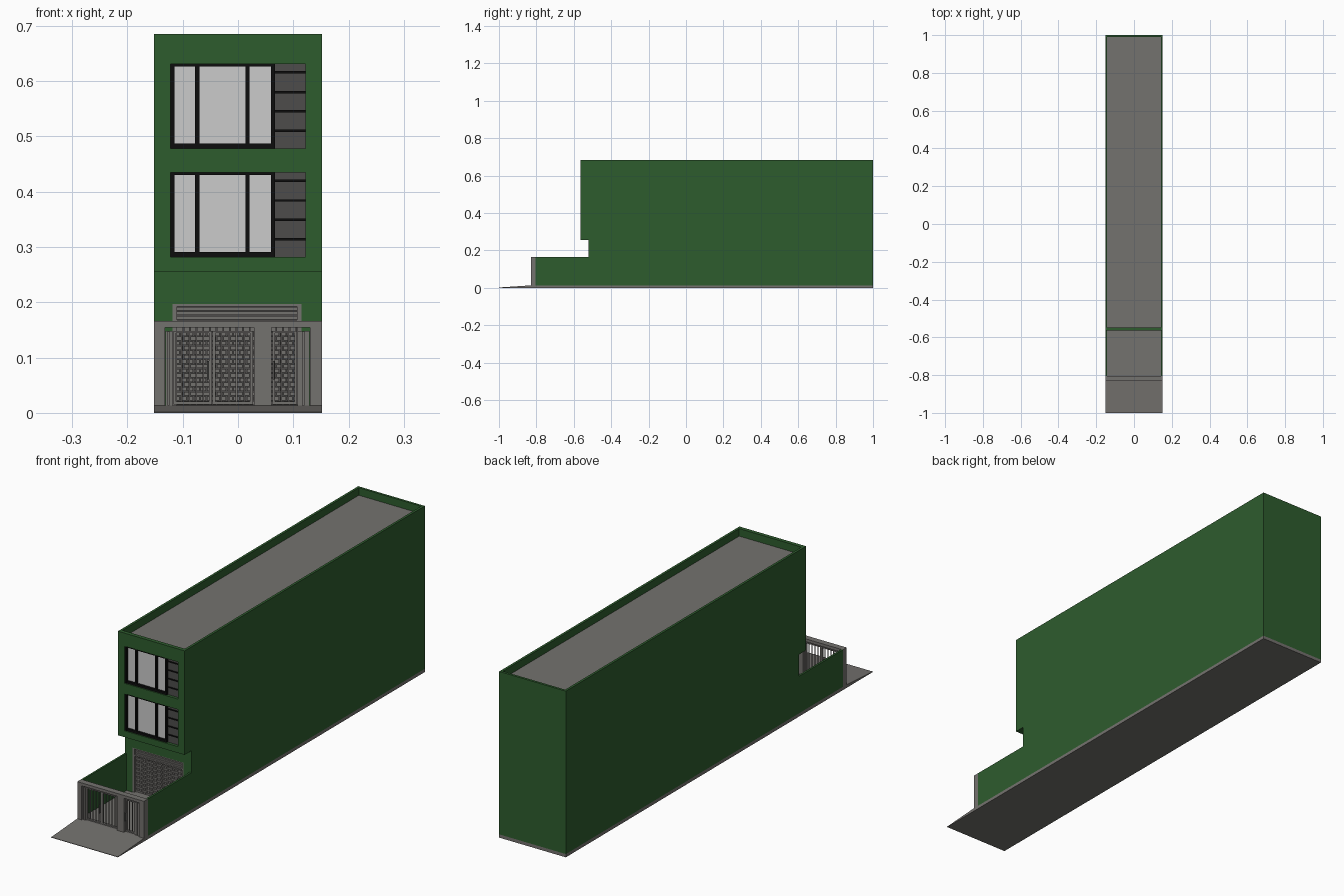
import bpy, bmesh
from mathutils import Vector

if "Cube" in bpy.data.objects:
    bpy.data.objects.remove(bpy.data.objects["Cube"])


def material(name, rgb):
    m = bpy.data.materials.new(name)
    m.diffuse_color = (*rgb, 1)
    m.use_nodes = True
    m.node_tree.nodes["Principled BSDF"].inputs["Base Color"].default_value = m.diffuse_color
    return m


GREEN = material("green_render", (0.027, 0.107, 0.027))
GREY = material("grey_concrete", (0.175, 0.168, 0.158))
DARK = material("dark_grey_metal", (0.075, 0.073, 0.071))
BLACK = material("black_frame", (0.004, 0.004, 0.004))
GLASS = material("pale_glass", (0.60, 0.60, 0.60))


def finish(name, bm, mat):
    bmesh.ops.recalc_face_normals(bm, faces=bm.faces)
    me = bpy.data.meshes.new(name)
    bm.to_mesh(me)
    bm.free()
    me.materials.append(mat)
    ob = bpy.data.objects.new(name, me)
    bpy.context.collection.objects.link(ob)
    return ob


def boxes(name, mat, items):
    """One object from boxes given as (x0, x1, y0, y1, z0, z1)."""
    bm = bmesh.new()
    for x0, x1, y0, y1, z0, z1 in items:
        vs = bmesh.ops.create_cube(bm, size=1)["verts"]
        for v in vs:
            v.co = Vector(((x0 + x1) / 2 + v.co.x * (x1 - x0),
                           (y0 + y1) / 2 + v.co.y * (y1 - y0),
                           (z0 + z1) / 2 + v.co.z * (z1 - z0)))
    return finish(name, bm, mat)


def extrude_x(name, mat, profile, half):
    """Side profile of (y, z) points extruded across x."""
    bm = bmesh.new()
    f = bm.faces.new([bm.verts.new((-half, y, z)) for y, z in profile])
    r = bmesh.ops.extrude_face_region(bm, geom=[f])
    for v in r["geom"]:
        if isinstance(v, bmesh.types.BMVert):
            v.co.x = half
    return finish(name, bm, mat)


def cut(ob, holes):
    """Subtract boxes from an object and bake the result."""
    for h in holes:
        c = boxes("cutter", ob.data.materials[0], [h])
        c.hide_render = True
        mod = ob.modifiers.new("cut", 'BOOLEAN')
        mod.operation, mod.solver, mod.object = 'DIFFERENCE', 'EXACT', c
        dg = bpy.context.evaluated_depsgraph_get()
        me = bpy.data.meshes.new_from_object(ob.evaluated_get(dg))
        ob.modifiers.clear()
        ob.data = me
        bpy.data.objects.remove(c)


W = 0.152          # half width of the house
BASE = 0.0135      # top of the ground slab
FACE = -0.565      # upper facade
PORCH = -0.52      # ground floor facade

# Ground slab with entrance ramp
extrude_x("ground_slab", GREY,
          [(-1, 0), (1, 0), (1, BASE), (-0.83, BASE), (-1, 0.002)], W)

# House body: courtyard, doorway, windows and roof well cut out
body = extrude_x("house_body", GREEN,
                 [(-0.805, BASE), (1, BASE), (1, 0.685), (FACE, 0.685), (FACE, 0.256),
                  (PORCH, 0.256), (PORCH, 0.166), (-0.805, 0.166)], W)
WINDOWS = (0.282, 0.478)
WH = 0.153
cut(body, [(-0.144, 0.144, -0.9, PORCH, 0, 0.25),
           (-0.118, 0.115, -0.6, PORCH + 0.02, 0, 0.197),
           (-0.142, 0.142, FACE + 0.016, 0.99, 0.652, 0.75)]
    + [(-0.122, 0.122, -0.6, FACE + 0.025, z, z + WH) for z in WINDOWS])

# Roof deck
boxes("roof_deck", GREY, [(-0.142, 0.142, FACE + 0.016, 0.99, 0.650, 0.654)])

# Windows: black frame, glass and side louvre
for label, z in zip(("lower", "upper"), WINDOWS):
    top, y0, y1 = z + WH, FACE + 0.004, FACE + 0.024
    boxes(label + "_window_frame", BLACK,
          [(a, b, y0, y1, z, top) for a, b in
           ((-0.122, -0.115), (-0.078, -0.070), (0.014, 0.021), (0.060, 0.067))]
          + [(-0.120, 0.065, y0 + 0.0005, y1, z, z + 0.009),
             (-0.120, 0.065, y0 + 0.0005, y1, top - 0.005, top)])
    boxes(label + "_window_glass", GLASS,
          [(-0.118, 0.064, FACE + 0.014, FACE + 0.018, z + 0.004, top - 0.003)])
    boxes(label + "_louvre_panel", DARK,
          [(0.066, 0.122, FACE + 0.012, FACE + 0.024, z, top)])
    boxes(label + "_louvre_slats", BLACK,
          [(0.066, 0.122, FACE + 0.008, FACE + 0.014, z + d - 0.0022, z + d + 0.0022)
           for d in (0.032, 0.067, 0.102, 0.138)])

# Ground floor doorway: surround, backing, roller grille and transom bars
boxes("doorway_backing", DARK,
      [(-0.118, 0.115, PORCH + 0.014, PORCH + 0.02, BASE, 0.197)])
boxes("doorway_surround", GREY,
      [(-0.118, -0.110, PORCH + 0.002, PORCH + 0.016, BASE, 0.197),
       (0.107, 0.115, PORCH + 0.002, PORCH + 0.016, BASE, 0.197),
       (-0.110, 0.107, PORCH + 0.002, PORCH + 0.016, 0.192, 0.197),
       (-0.110, 0.107, PORCH + 0.002, PORCH + 0.016, 0.163, 0.168)])
boxes("transom_bars", GREY,
      [(-0.110, 0.107, PORCH + 0.008, PORCH + 0.016, z, z + 0.006)
       for z in (0.169, 0.177, 0.185)])
grille = []
for row in range(18):
    z = BASE + 0.001 + row * 0.0083
    x = -0.110 - (row % 2) * 0.006
    while x < 0.107:
        grille.append((max(x, -0.110), min(x + 0.0105, 0.107),
                       PORCH + 0.009, PORCH + 0.016, z, z + 0.0070))
        x += 0.012
boxes("roller_grille", GREY, grille)

# Front boundary wall with two gate openings
wall = boxes("boundary_wall", GREY, [(-W, W, -0.83, -0.805, BASE, 0.166)])
cut(wall, [(-0.132, 0.029, -0.9, -0.7, 0, 0.154),
           (0.061, 0.130, -0.9, -0.7, 0, 0.154)])


def gate(name, x0, x1, bars):
    """Barred gate leaf with a frame and evenly spaced uprights."""
    z0, z1, t = BASE + 0.002, 0.148, 0.005
    y0, y1 = -0.822, -0.813
    parts = [(x0, x0 + t, y0, y1, z0, z1), (x1 - t, x1, y0, y1, z0, z1),
             (x0 + t, x1 - t, y0, y1, z1 - 0.004, z1),
             (x0 + t, x1 - t, y0, y1, z0, z0 + 0.005)]
    for i in range(1, bars + 1):
        x = x0 + t / 2 + (x1 - x0 - t) * i / (bars + 1)
        parts.append((x - 0.0014, x + 0.0014, y0 + 0.003, y1 - 0.003, z0, z1))
    boxes(name, GREY, parts)


# Gate leaves, solid gate posts and handles
gate("left_gate_leaf", -0.117, -0.047, 4)
gate("middle_gate_leaf", -0.046, 0.027, 4)
gate("right_gate_leaf", 0.062, 0.107, 2)
boxes("gate_posts", GREY,
      [(a, b, -0.824, -0.811, BASE, 0.148) for a, b in
       ((-0.131, -0.127), (-0.125, -0.118), (0.108, 0.117), (0.119, 0.129))])
boxes("gate_backing_strips", GREY,
      [(a, b, -0.814, -0.811, BASE, 0.147) for a, b in
       ((-0.128, -0.124), (0.116, 0.120))])
boxes("gate_handles", DARK,
      [(x - 0.002, x + 0.002, -0.829, -0.820, 0.06, 0.094)
       for x in (-0.054, 0.064)])
